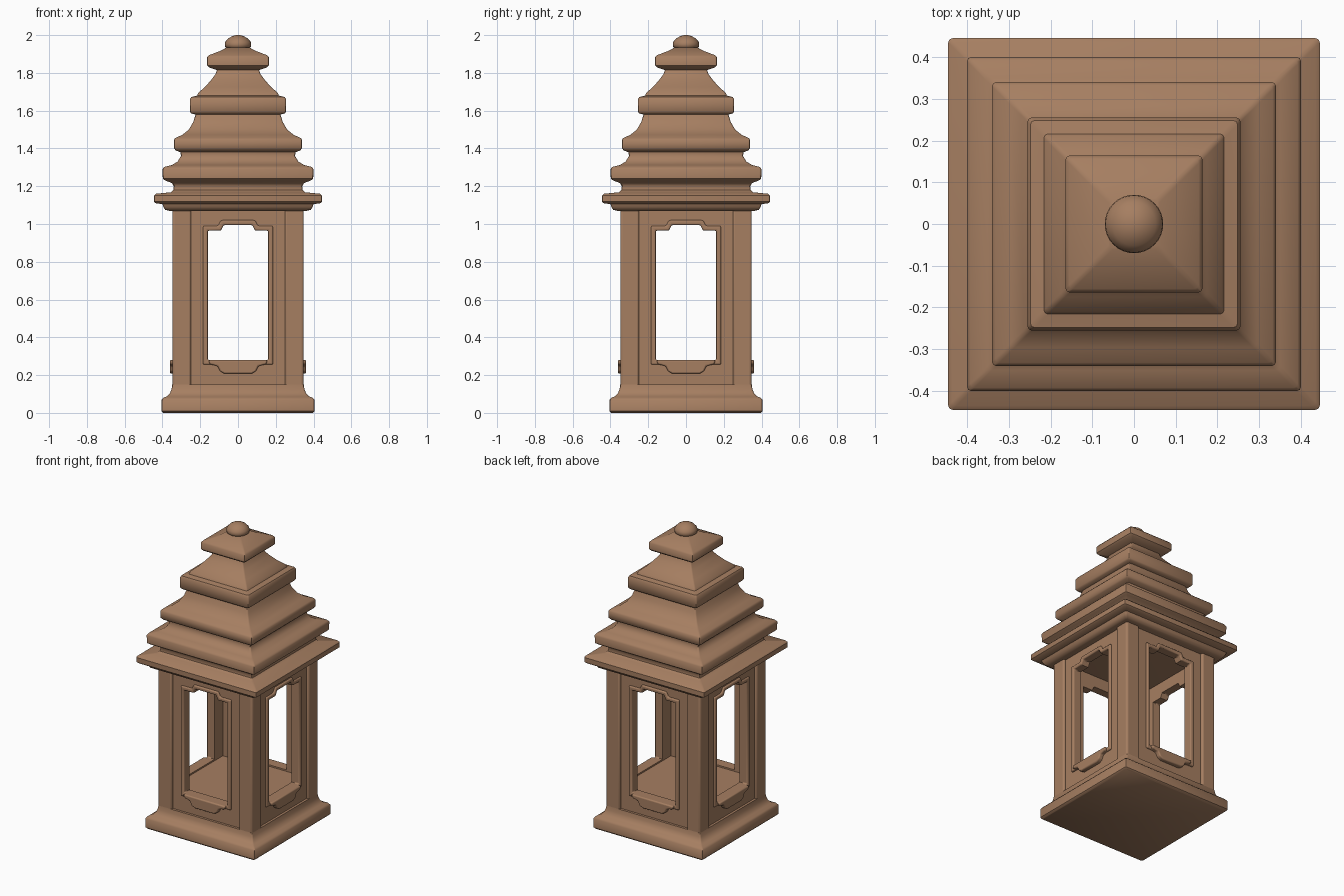
import bpy, bmesh, math
from mathutils import Matrix

old = bpy.data.objects.get("Cube")
if old:
    bpy.data.objects.remove(old, do_unlink=True)

COLOUR = (0.38, 0.21, 0.12, 1)
clay = bpy.data.materials.new("warm_brown")
clay.use_nodes = True
clay.diffuse_color = COLOUR
clay.node_tree.nodes["Principled BSDF"].inputs["Base Color"].default_value = COLOUR


def finish(name, bm, bevel=0, angle=40):
    """Turn a bmesh into a shaded object, optionally with rounded edges."""
    bmesh.ops.recalc_face_normals(bm, faces=bm.faces)
    mesh = bpy.data.meshes.new(name)
    bm.to_mesh(mesh)
    bm.free()
    mesh.materials.append(clay)
    obj = bpy.data.objects.new(name, mesh)
    bpy.context.collection.objects.link(obj)
    if bevel:
        mod = obj.modifiers.new("rounded_edges", "BEVEL")
        mod.width, mod.segments, mod.limit_method = bevel, 3, "ANGLE"
    bpy.ops.object.select_all(action="DESELECT")
    obj.select_set(True)
    bpy.context.view_layer.objects.active = obj
    bpy.ops.object.shade_smooth_by_angle(angle=math.radians(angle))
    return obj


def ring(half, radius=0.01, steps=3):
    """Square outline with small rounded corners."""
    pts = []
    for corner in range(4):
        mid = math.radians(45 + 90 * corner)
        cx = math.copysign(half - radius, math.cos(mid))
        cy = math.copysign(half - radius, math.sin(mid))
        for i in range(steps):
            a = mid + math.radians(90) * (i / (steps - 1) - 0.5)
            pts.append((cx + radius * math.cos(a), cy + radius * math.sin(a)))
    return pts


def loft(name, profile, outline=ring, angle=40):
    """Sweep a (half width, height) profile around the vertical axis."""
    bm = bmesh.new()
    rings = [[bm.verts.new((x, y, z)) for x, y in outline(h)] for h, z in profile]
    n = len(rings[0])
    for low, high in zip(rings, rings[1:]):
        for i in range(n):
            j = (i + 1) % n
            bm.faces.new((low[i], low[j], high[j], high[i]))
    bm.faces.new(rings[0])
    bm.faces.new(rings[-1])
    return finish(name, bm, angle=angle)


def box(name, centre, size, bevel=0.006):
    bm = bmesh.new()
    bmesh.ops.create_cube(bm, size=1, matrix=Matrix.Translation(centre) @ Matrix.Diagonal((*size, 1)))
    return finish(name, bm, bevel)


def mirrored(right_half):
    """Close an outline listed bottom to top on its right side."""
    return right_half + [(-x, z) for x, z in reversed(right_half)]


def slab(name, outer, depths, turn, inner=None, bevel=0.006):
    """Extrude an outline, or the band between two matching outlines."""
    bm = bmesh.new()
    loops = [outer, inner] if inner else [outer]
    back, front = [[[bm.verts.new((x, -d, z)) for x, z in lp] for lp in loops] for d in depths]
    n = len(outer)
    for side in (back, front):
        if inner:
            for i in range(n):
                j = (i + 1) % n
                bm.faces.new((side[0][i], side[0][j], side[1][j], side[1][i]))
        else:
            bm.faces.new(side[0])
    for a, b in zip(back, front):
        for i in range(n):
            j = (i + 1) % n
            bm.faces.new((a[i], a[j], b[j], b[i]))
    obj = finish(name, bm, bevel)
    obj.rotation_euler.z = turn


# Moulded plinth and chamber floor
loft("base", [(0.395, 0), (0.405, 0.01), (0.405, 0.068), (0.395, 0.08), (0.375, 0.088),
              (0.36, 0.105), (0.352, 0.125), (0.348, 0.15), (0.3, 0.15)])
box("chamber_floor", (0, 0, 0.195), (0.6, 0.6, 0.15), 0)

# Corner posts
for sx in (-1, 1):
    for sy in (-1, 1):
        box(f"corner_post_{'left' if sx > 0 else 'right'}_{'back' if sy > 0 else 'front'}",
            (sx * 0.298, sy * 0.298, 0.6), (0.1, 0.1, 1.0), 0.012)

# Window walls, raised frames and sill ornaments on all four sides
opening = mirrored([(0.16, 0.28), (0.16, 0.965), (0.09, 0.965), (0.075, 0.995)])
frame = mirrored([(0.185, 0.255), (0.185, 0.99), (0.105, 0.99), (0.09, 1.02)])
panel = mirrored([(0.3, 0.1), (0.3, 1.09), (0.105, 1.09), (0.09, 1.09)])
sill = mirrored([(0.072, 0.208), (0.095, 0.22), (0.108, 0.248), (0.15, 0.258), (0.155, 0.28)])
for k, side in enumerate(("front", "left", "back", "right")):
    turn = k * math.pi / 2
    slab(f"wall_{side}", panel, (0.285, 0.332), turn, opening, 0)
    slab(f"window_frame_{side}", frame, (0.3, 0.344), turn, opening, 0.008)
    slab(f"sill_ornament_{side}", sill, (0.3, 0.36), turn, None, 0.008)

# Tiered roof, one continuous moulding
loft("roof", [
    (0.365, 1.07), (0.385, 1.075), (0.395, 1.09), (0.4, 1.105), (0.435, 1.11), (0.445, 1.118),
    (0.445, 1.15), (0.435, 1.16), (0.355, 1.168), (0.342, 1.18), (0.34, 1.2), (0.35, 1.217),
    (0.385, 1.23), (0.398, 1.24), (0.4, 1.29), (0.392, 1.302), (0.35, 1.312), (0.32, 1.33),
    (0.302, 1.36), (0.305, 1.38), (0.33, 1.39), (0.34, 1.402), (0.34, 1.445), (0.332, 1.455),
    (0.295, 1.472), (0.26, 1.5), (0.237, 1.54), (0.225, 1.58), (0.248, 1.585), (0.255, 1.595),
    (0.255, 1.66), (0.248, 1.672), (0.216, 1.68), (0.21, 1.695), (0.175, 1.725), (0.14, 1.765),
    (0.118, 1.795), (0.112, 1.815), (0.155, 1.83), (0.164, 1.84), (0.164, 1.882), (0.155, 1.893),
    (0.09, 1.918), (0.06, 1.935)])


# Round finial
def circle(radius):
    return [(radius * math.cos(a * math.pi / 16), radius * math.sin(a * math.pi / 16)) for a in range(32)]


loft("finial", [(0.058, 1.91), (0.06, 1.932), (0.068, 1.938), (0.07, 1.95), (0.068, 1.964),
                (0.052, 1.982), (0.032, 1.994), (0.012, 2.0)], circle, 60)
